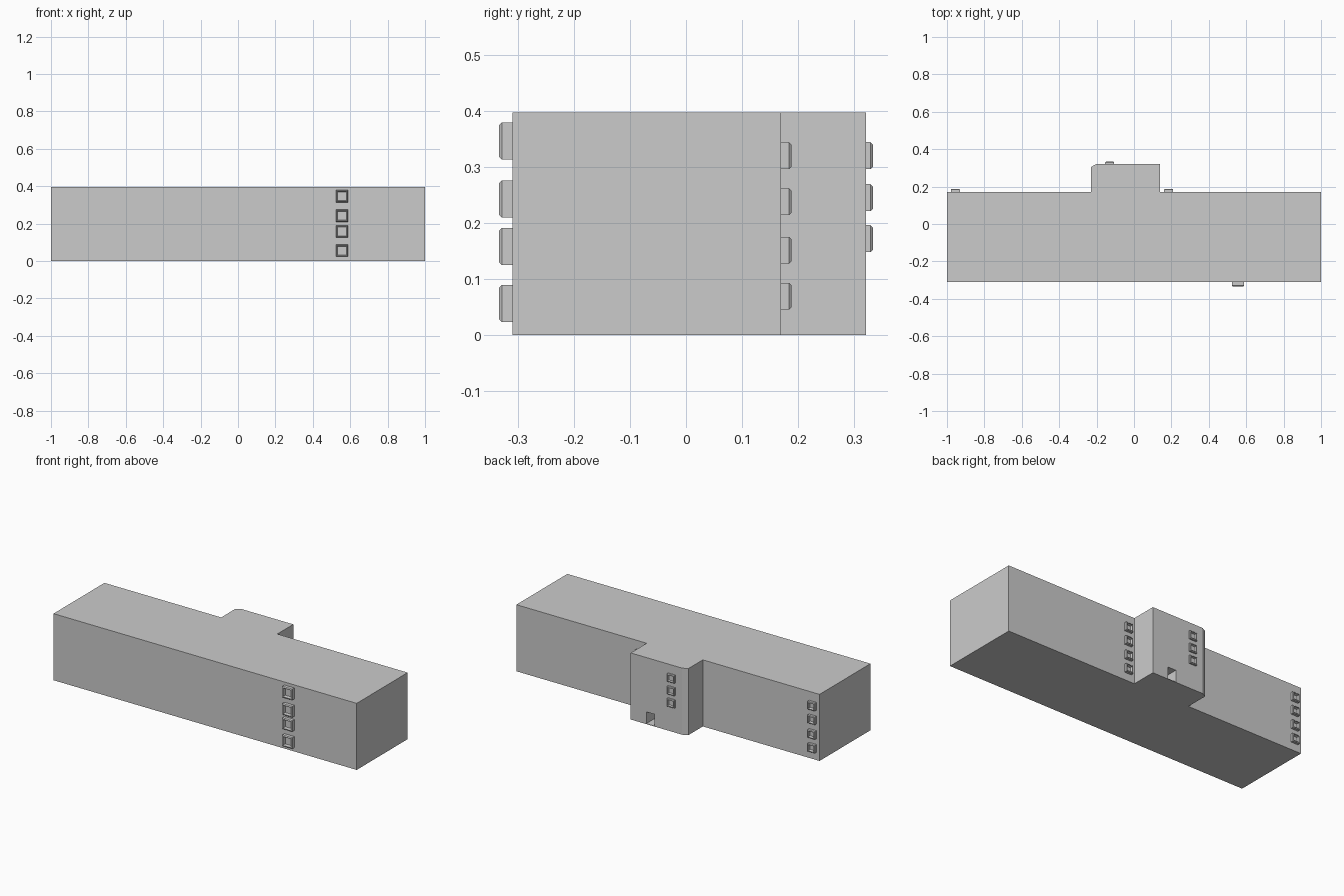
import bpy, bmesh
from mathutils import Vector

if "Cube" in bpy.data.objects:
    bpy.data.objects.remove(bpy.data.objects["Cube"])

TOP = 0.397


def make_object(name, bm):
    bmesh.ops.recalc_face_normals(bm, faces=bm.faces)
    mesh = bpy.data.meshes.new(name)
    bm.to_mesh(mesh)
    bm.free()
    obj = bpy.data.objects.new(name, mesh)
    bpy.context.collection.objects.link(obj)
    return obj


def prism(name, outline, z0, z1):
    bm = bmesh.new()
    face = bm.faces.new([bm.verts.new((x, y, z0)) for x, y in outline])
    ext = bmesh.ops.extrude_face_region(bm, geom=[face])
    verts = [v for v in ext["geom"] if isinstance(v, bmesh.types.BMVert)]
    bmesh.ops.translate(bm, verts=verts, vec=(0, 0, z1 - z0))
    return make_object(name, bm)


def window(name, x, z, wall_y, out, half, depth, bevel):
    """Raised square frame with a bevelled rim and a recessed pane."""
    lip = half - bevel - 0.002
    profile = [(half, 0), (half, depth - bevel), (half - bevel, depth),
               (lip, depth), (lip - 0.003, depth * 0.25)]
    bm = bmesh.new()
    rings = [[bm.verts.new((x + sx * h, wall_y + out * d, z + sz * h))
              for sx, sz in ((-1, -1), (1, -1), (1, 1), (-1, 1))]
             for h, d in profile]
    for a, b in zip(rings, rings[1:]):
        for i in range(4):
            j = (i + 1) % 4
            bm.faces.new((a[i], a[j], b[j], b[i]))
    bm.faces.new(rings[-1])
    bm.faces.new(rings[0][::-1])
    return make_object(name, bm)


# Main block with the stair tower on the back, one tower corner cut off
building = prism("building", [
    (-1, -0.31), (1, -0.31), (1, 0.17), (0.14, 0.17), (0.14, 0.321),
    (-0.2, 0.321), (-0.23, 0.305), (-0.23, 0.17), (-1, 0.17)], 0, TOP)

# Deep doorway in the tower
cutter = prism("door_cutter", [(-0.017, 0.1), (0.037, 0.1),
                               (0.037, 0.4), (-0.017, 0.4)], 0.003, 0.073)
cutter.hide_render = True
mod = building.modifiers.new("doorway", "BOOLEAN")
mod.operation = "DIFFERENCE"
mod.solver = "EXACT"
mod.object = cutter
bpy.context.view_layer.objects.active = building
bpy.ops.object.modifier_apply(modifier=mod.name)
bpy.data.objects.remove(cutter)

# Front window column
for i, z in enumerate((0.056, 0.158, 0.243, 0.346)):
    window(f"front_window_{i}", 0.556, z, -0.31, -1, 0.033, 0.024, 0.005)

# Back window columns on the main block
for side, x in (("left", -0.955), ("right", 0.185)):
    for i, z in enumerate((0.069, 0.151, 0.238, 0.320)):
        window(f"back_{side}_window_{i}", x, z, 0.168, 1, 0.024, 0.02, 0.004)

# Tower windows
for i, z in enumerate((0.172, 0.245, 0.320)):
    window(f"tower_window_{i}", -0.13, z, 0.32, 1, 0.024, 0.0135, 0.004)
